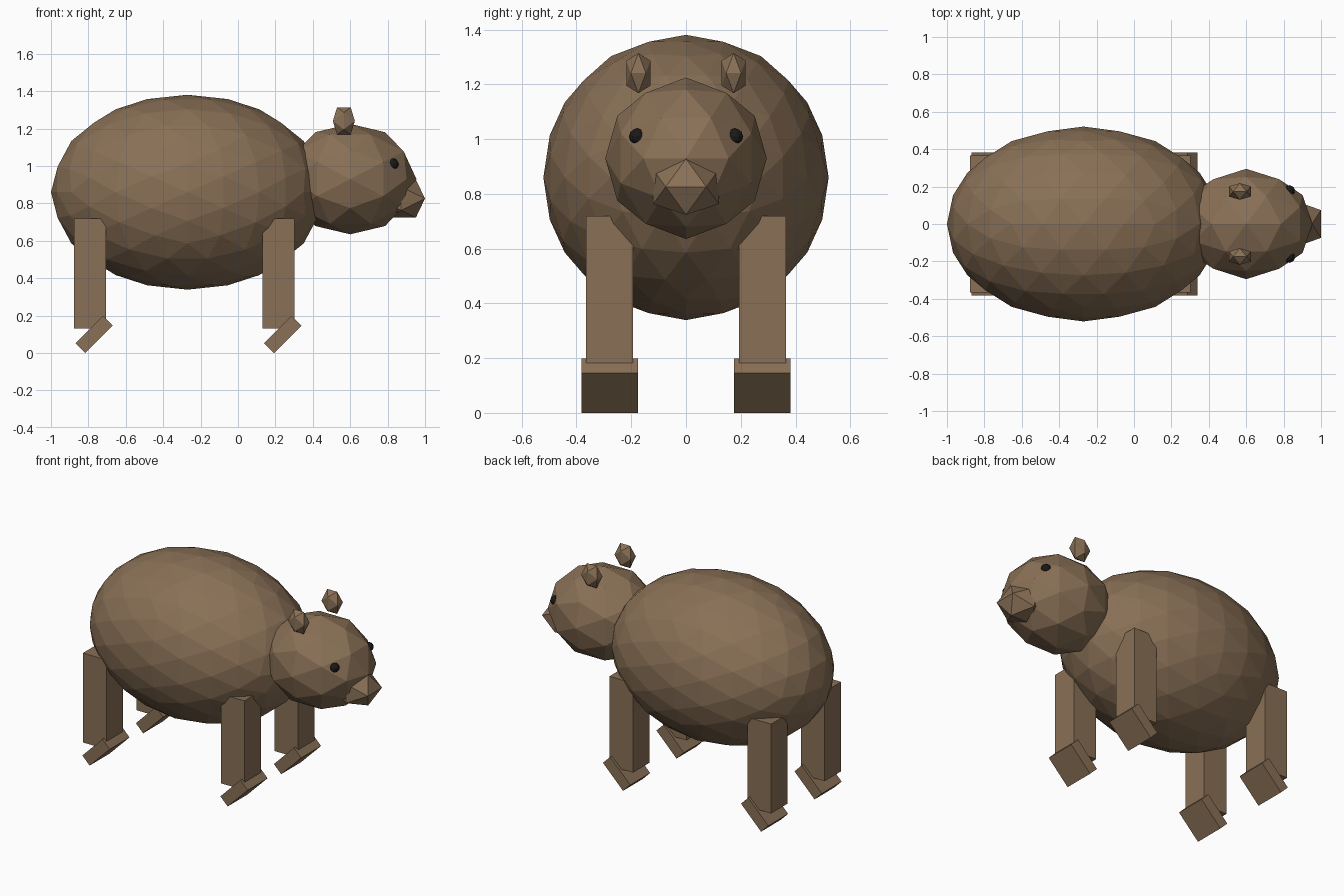
import bpy, bmesh
from math import atan, radians, sqrt
from mathutils import Matrix, Vector

if "Cube" in bpy.data.objects:
    bpy.data.objects.remove(bpy.data.objects["Cube"])


def material(name, rgb):
    m = bpy.data.materials.new(name)
    m.diffuse_color = (*rgb, 1)
    m.use_nodes = True
    m.node_tree.nodes["Principled BSDF"].inputs["Base Color"].default_value = m.diffuse_color
    return m


FUR = material("brown fur", (0.250, 0.162, 0.093))
BLACK = material("black eye", (0.010, 0.010, 0.010))

# Turns the ball so an edge, not a corner, lies on top (along x)
EDGE_UP = Matrix.Rotation(-atan(2 / (1 + sqrt(5))), 4, "Y")


def finish(name, bm, mat):
    bmesh.ops.recalc_face_normals(bm, faces=bm.faces)
    mesh = bpy.data.meshes.new(name)
    bm.to_mesh(mesh)
    bm.free()
    mesh.materials.append(mat)
    obj = bpy.data.objects.new(name, mesh)
    bpy.context.collection.objects.link(obj)
    return obj


def ball(name, center, radii, level, mat=FUR):
    bm = bmesh.new()
    bmesh.ops.create_icosphere(bm, subdivisions=level, radius=1)
    bm.transform(Matrix.Translation(center) @ Matrix.Diagonal((*radii, 1)) @ EDGE_UP)
    return finish(name, bm, mat)


def box(name, center, size, tilt=0):
    bm = bmesh.new()
    bmesh.ops.create_cube(bm, size=1)
    bm.transform(Matrix.Translation(center) @ Matrix.Rotation(radians(tilt), 4, "Y")
                 @ Matrix.Diagonal((*size, 1)))
    return finish(name, bm, FUR)


# Body, head and snout
ball("body", Vector((-0.27, 0, 0.86)), (0.73, 0.521, 0.521), 3)
ball("head", Vector((0.60, 0, 0.93)), (0.354, 0.295, 0.295), 2)
ball("snout", Vector((0.872, 0, 0.826)), (0.150, 0.141, 0.120), 1)

for side, s in (("left", 1), ("right", -1)):
    # Ears and eyes
    ball(f"{side}_ear", Vector((0.566, s * 0.174, 1.241)), (0.069, 0.052, 0.086), 1)
    ball(f"{side}_eye", Vector((0.83, s * 0.178, 1.01)), (0.030, 0.030, 0.030), 2, BLACK)
    # Legs with tilted paws
    for end, x in (("front", 0.217), ("back", -0.791)):
        box(f"{end}_{side}_leg", Vector((x, s * 0.279, 0.425)), (0.172, 0.172, 0.59))
        box(f"{end}_{side}_paw", Vector((x + 0.022, s * 0.279, 0.0997)),
            (0.207, 0.207, 0.075), -45)
